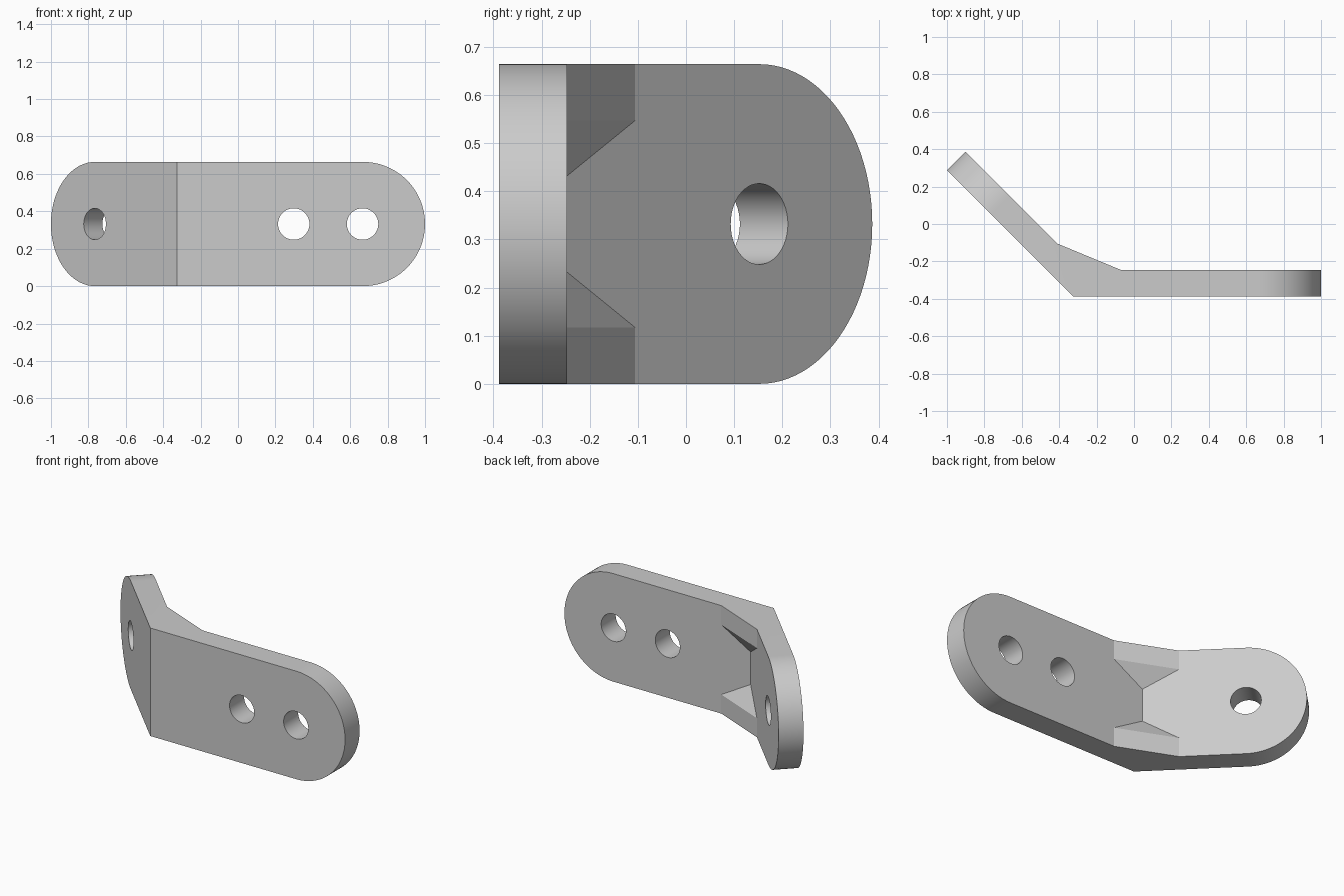
import bpy, bmesh, math
from mathutils import Vector, Matrix

cube = bpy.data.objects.get("Cube")
if cube:
    bpy.data.objects.remove(cube, do_unlink=True)

R = 0.332            # half height and end radius
H = 2 * R
T = 0.141            # plate thickness
HOLE_R = 0.084
BEND = Vector((-0.325, -0.388, 0))
UP = Vector((0, 0, 1))
CREASE = T * math.tan(math.radians(22.5))   # inner corner offset along an arm
FOOT = CREASE + 0.2                         # where the gusset meets an arm
STEP, TIP = 0.117, 0.232                    # gusset shelf and taper heights
SEGMENTS = 48

# Each arm: direction, inward normal, length, hole distances from the bend
S = math.sqrt(0.5)
ARMS = [
    (Vector((1, 0, 0)), Vector((0, 1, 0)), 1.325, (0.623, 0.991)),
    (Vector((-S, S, 0)), Vector((S, S, 0)), 0.955, (0.623,)),
]


def point(arm, u, depth, z):
    return BEND + arm[0] * u + arm[1] * depth + UP * z


bm = bmesh.new()


def face(points):
    bm.faces.new([bm.verts.new(p) for p in points])


# Two round-ended arms
for arm in ARMS:
    centre = arm[2] - R
    angles = [math.pi * (i / SEGMENTS - 0.5) for i in range(SEGMENTS + 1)]
    arc = [(centre + R * math.cos(a), R + R * math.sin(a)) for a in angles]
    outer = [point(arm, u, 0, z) for u, z in arc]
    inner = [point(arm, u, T, z) for u, z in arc]
    inner_edge = [(FOOT, H), (FOOT, H - STEP), (CREASE, H - TIP),
                  (CREASE, TIP), (FOOT, STEP), (FOOT, 0)]
    face([point(arm, 0, 0, 0)] + outer + [point(arm, 0, 0, H)])
    face(inner + [point(arm, u, T, z) for u, z in inner_edge])
    for i in range(SEGMENTS):
        face([outer[i], outer[i + 1], inner[i + 1], inner[i]])
    for z, i in ((0, 0), (H, -1)):
        face([point(arm, 0, 0, z), outer[i], inner[i], point(arm, FOOT, T, z)])

# Corner gussets: end triangle, sloping wall and tapered underside
for z_end, z_step, z_tip in ((0, STEP, TIP), (H, H - STEP, H - TIP)):
    a, b = [[point(arm, FOOT, T, z) for z in (z_end, z_step)] for arm in ARMS]
    face([BEND + UP * z_end, a[0], b[0]])
    face([a[0], a[1], b[1], b[0]])
    face([a[1], b[1], point(ARMS[0], CREASE, T, z_tip)])

bmesh.ops.remove_doubles(bm, verts=bm.verts, dist=0.0001)
bmesh.ops.recalc_face_normals(bm, faces=bm.faces)
mesh = bpy.data.meshes.new("bent_bracket")
bm.to_mesh(mesh)
bm.free()
bracket = bpy.data.objects.new("bent_bracket", mesh)
bpy.context.collection.objects.link(bracket)

# Plain grey metal
grey = bpy.data.materials.new("grey_metal")
grey.use_nodes = True
colour = (0.6, 0.6, 0.6, 1)
grey.diffuse_color = colour
grey.node_tree.nodes["Principled BSDF"].inputs["Base Color"].default_value = colour
mesh.materials.append(grey)

# Bolt holes
cutters = []
for arm in ARMS:
    for u in arm[3]:
        bpy.ops.mesh.primitive_cylinder_add(
            vertices=48, radius=HOLE_R, depth=T * 2,
            location=point(arm, u, T / 2, R),
            rotation=arm[1].to_track_quat('Z', 'Y').to_euler())
        cutter = bpy.context.object
        cutter.name = "hole_cutter"
        cutter.hide_render = True
        cutter.data.materials.append(grey)
        cutters.append(cutter)
        cut = bracket.modifiers.new("bolt_hole", 'BOOLEAN')
        cut.operation = 'DIFFERENCE'
        cut.solver = 'EXACT'
        cut.object = cutter

bpy.ops.object.select_all(action='DESELECT')
bracket.select_set(True)
bpy.context.view_layer.objects.active = bracket
for name in [m.name for m in bracket.modifiers]:
    bpy.ops.object.modifier_apply(modifier=name)
for cutter in cutters:
    bpy.data.objects.remove(cutter, do_unlink=True)

bpy.ops.object.shade_smooth_by_angle(angle=math.radians(20))
